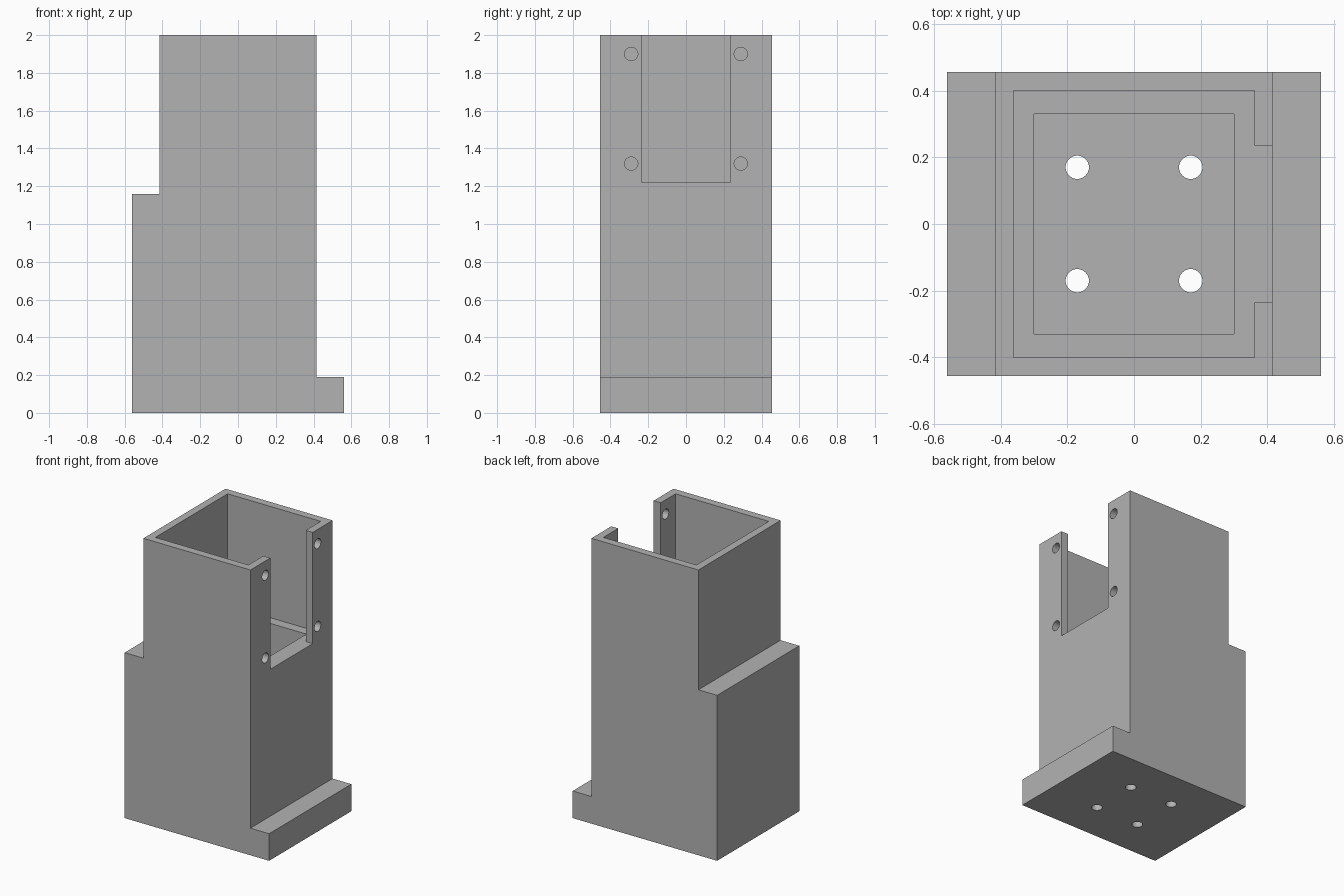
import bpy
import bmesh
from math import radians
from mathutils import Matrix, Vector

cube = bpy.data.objects.get("Cube")
if cube:
    bpy.data.objects.remove(cube, do_unlink=True)

grey = bpy.data.materials.new("plain grey")
grey.use_nodes = True
colour = (0.45, 0.45, 0.45, 1)
grey.diffuse_color = colour
grey.node_tree.nodes["Principled BSDF"].inputs["Base Color"].default_value = colour

# Main dimensions
HALF_X, HALF_Y, TOWER_X = 0.56, 0.455, 0.415
TOP, BASE, STEP, LEDGE = 2.0, 0.19, 1.16, 1.22
CAV_X, CAV_Y, SLOT_Y = 0.361, 0.40, 0.235
WELL_X, WELL_Y = 0.30, 0.33
HOLE_R = 0.035


def add_object(name, bm):
    bmesh.ops.recalc_face_normals(bm, faces=bm.faces)
    mesh = bpy.data.meshes.new(name)
    bm.to_mesh(mesh)
    bm.free()
    mesh.materials.append(grey)
    obj = bpy.data.objects.new(name, mesh)
    bpy.context.collection.objects.link(obj)
    return obj


def prism(name, points, direction):
    """Extrude a flat outline along a direction."""
    bm = bmesh.new()
    face = bm.faces.new([bm.verts.new(p) for p in points])
    result = bmesh.ops.extrude_face_region(bm, geom=[face], use_keep_orig=True)
    verts = [v for v in result["geom"] if isinstance(v, bmesh.types.BMVert)]
    bmesh.ops.translate(bm, vec=Vector(direction), verts=verts)
    return add_object(name, bm)


def drills(name, centres, depth, axis):
    """A set of parallel round cutters."""
    bm = bmesh.new()
    turn = Matrix.Rotation(radians(90), 4, "Y") if axis == "X" else Matrix()
    for c in centres:
        bmesh.ops.create_cone(bm, cap_ends=True, segments=32, radius1=HOLE_R,
                              radius2=HOLE_R, depth=depth,
                              matrix=Matrix.Translation(c) @ turn)
    return add_object(name, bm)


# Stepped body: side profile carried through the full depth
profile = [(-HALF_X, 0), (HALF_X, 0), (HALF_X, BASE), (TOWER_X, BASE),
           (TOWER_X, TOP), (-TOWER_X, TOP), (-TOWER_X, STEP), (-HALF_X, STEP)]
body = prism("housing", [(x, -HALF_Y, z) for x, z in profile], (0, 2 * HALF_Y, 0))

# Upper cavity with the slot opening through the side wall
half = [(-CAV_X, CAV_Y), (CAV_X, CAV_Y), (CAV_X, SLOT_Y), (TOWER_X + 0.1, SLOT_Y)]
plan = half + [(x, -y) for x, y in reversed(half)]
cavity = prism("cavity_cutter", [(x, y, LEDGE) for x, y in plan], (0, 0, 1))

# Narrower well below the ledge, down to the base plate
well_plan = [(-WELL_X, -WELL_Y), (WELL_X, -WELL_Y), (WELL_X, WELL_Y), (-WELL_X, WELL_Y)]
well = prism("well_cutter", [(x, y, BASE) for x, y in well_plan], (0, 0, 1.3))

# Floor holes and flange screw holes
floor_holes = drills("floor_hole_cutter",
                     [(x, y, BASE / 2) for x in (-0.17, 0.17) for y in (-0.17, 0.17)],
                     0.4, "Z")
screw_holes = drills("screw_hole_cutter",
                     [(TOWER_X, y, z) for y in (-0.29, 0.29) for z in (1.32, 1.9)],
                     0.3, "X")

bpy.ops.object.select_all(action="DESELECT")
body.select_set(True)
bpy.context.view_layer.objects.active = body
for cutter in (cavity, well, floor_holes, screw_holes):
    cutter.hide_render = True
    mod = body.modifiers.new(cutter.name, "BOOLEAN")
    mod.operation = "DIFFERENCE"
    mod.solver = "EXACT"
    mod.object = cutter
    bpy.ops.object.modifier_apply(modifier=mod.name)
    bpy.data.objects.remove(cutter, do_unlink=True)

bpy.ops.object.shade_smooth_by_angle(angle=radians(30))
